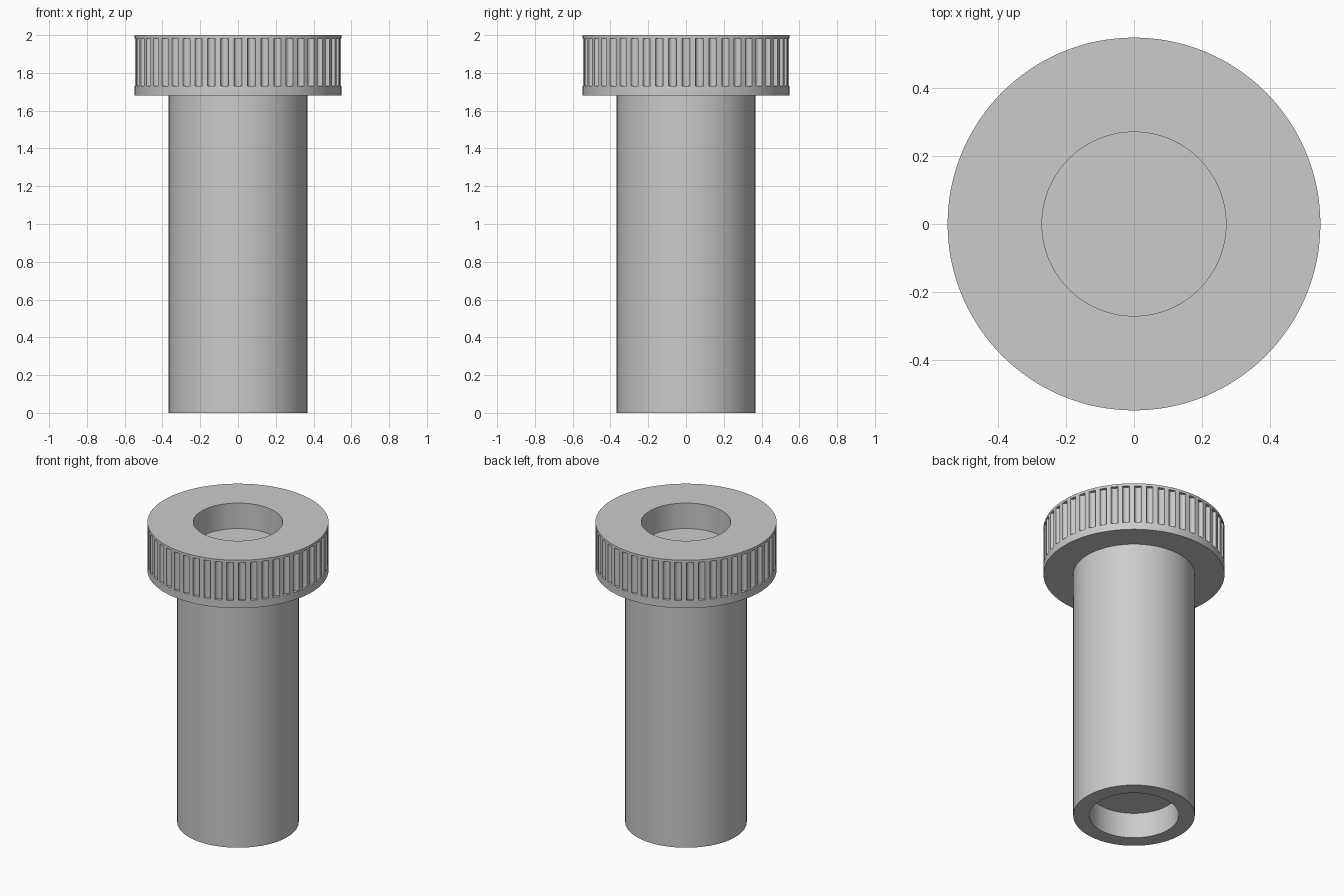
import bpy, bmesh, math

if "Cube" in bpy.data.objects:
    bpy.data.objects.remove(bpy.data.objects["Cube"])

HEAD_R, SHAFT_R, BORE_R = 0.547, 0.367, 0.27
GROOVES, GROOVE_R, STEPS = 48, 0.021, 8

# One groove outline as (angle, radius): a half-round cut plus a point mid-land
unit = []
for i in range(STEPS + 1):
    t = math.pi * i / STEPS
    x = HEAD_R - GROOVE_R * math.sin(t)
    y = -GROOVE_R * math.cos(t)
    unit.append((math.atan2(y, x), HEAD_R if i in (0, STEPS) else math.hypot(x, y)))
pitch = 2 * math.pi / GROOVES
unit.append((pitch / 2, HEAD_R))
outline = [(a + k * pitch, r) for k in range(GROOVES) for a, r in unit]

# Profile from lower recess, round the outside, to upper recess (None = grooved radius)
profile = [
    (0, 0.17), (BORE_R, 0.17), (BORE_R, 0),
    (SHAFT_R, 0), (SHAFT_R, 1.68),
    (HEAD_R, 1.68), (HEAD_R, 1.73),
    (None, 1.73), (None, 1.983),
    (HEAD_R, 1.983), (HEAD_R, 2.0),
    (BORE_R, 2.0), (BORE_R, 1.83), (0, 1.83),
]

# Revolve the profile over the groove angles
bm = bmesh.new()
rows = []
for radius, z in profile:
    row = []
    for a, groove_r in outline:
        r = groove_r if radius is None else radius
        row.append(bm.verts.new((r * math.cos(a), r * math.sin(a), z)))
    rows.append(row)
n = len(outline)
for low, high in zip(rows, rows[1:]):
    for i in range(n):
        j = (i + 1) % n
        bm.faces.new((low[i], low[j], high[j], high[i]))
bmesh.ops.remove_doubles(bm, verts=bm.verts, dist=1e-5)
bmesh.ops.recalc_face_normals(bm, faces=bm.faces)

mesh = bpy.data.meshes.new("knurled_head_sleeve")
bm.to_mesh(mesh)
bm.free()
sleeve = bpy.data.objects.new("knurled_head_sleeve", mesh)
bpy.context.collection.objects.link(sleeve)

# Plain grey finish
grey = bpy.data.materials.new("light_grey")
grey.diffuse_color = (0.6, 0.6, 0.6, 1)
grey.use_nodes = True
grey.node_tree.nodes["Principled BSDF"].inputs["Base Color"].default_value = grey.diffuse_color
mesh.materials.append(grey)

# Smooth the round walls, keep the rims crisp
bpy.context.view_layer.objects.active = sleeve
sleeve.select_set(True)
bpy.ops.object.shade_smooth_by_angle(angle=math.radians(30))
